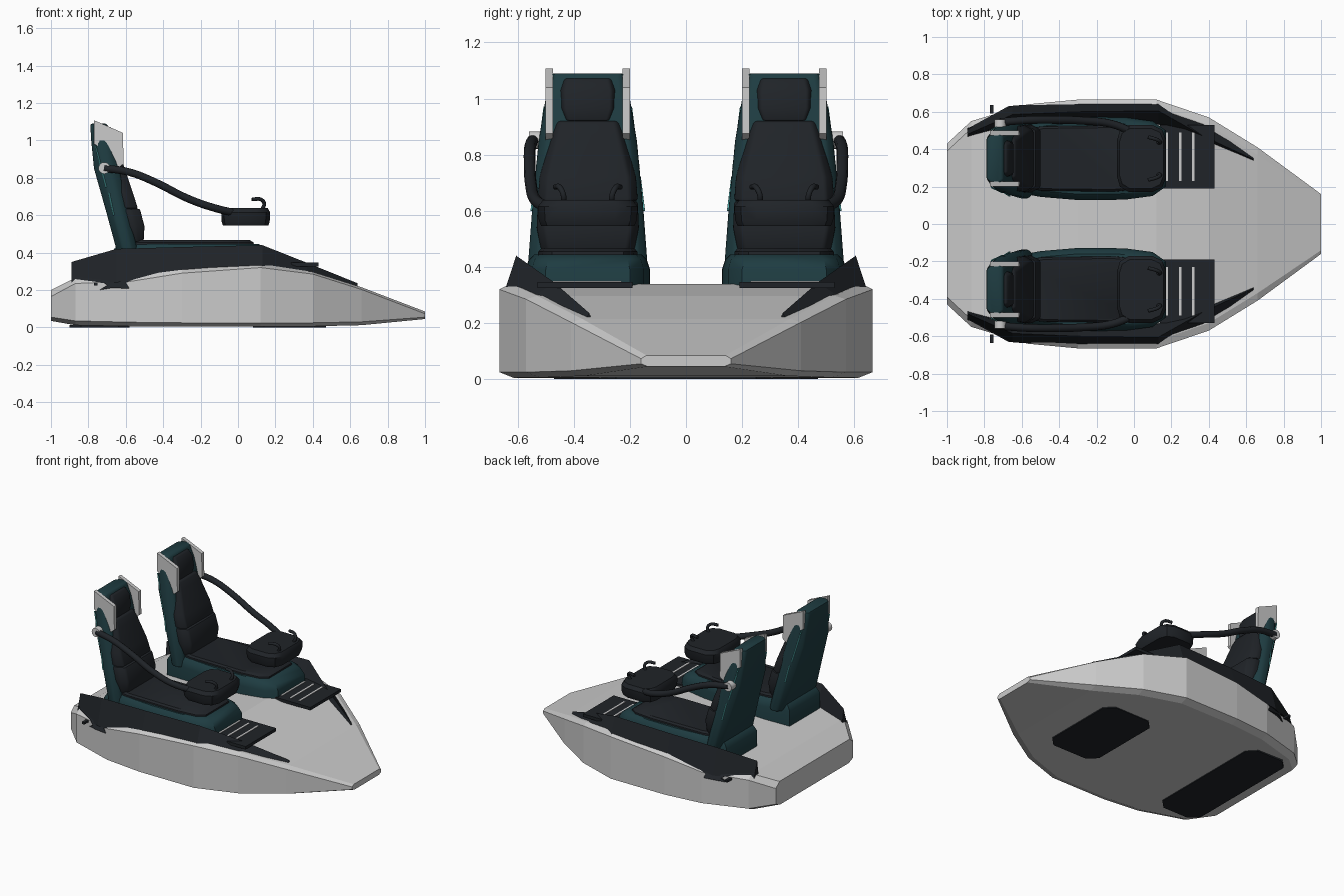
import bpy, bmesh, math
from mathutils import Vector

if "Cube" in bpy.data.objects:
    bpy.data.objects.remove(bpy.data.objects["Cube"])


def material(name, rgb):
    m = bpy.data.materials.new(name)
    m.diffuse_color = (*rgb, 1)
    m.use_nodes = True
    m.node_tree.nodes["Principled BSDF"].inputs["Base Color"].default_value = m.diffuse_color
    return m


DARK = material("dark_trim", (0.014, 0.017, 0.021))
TEAL = material("teal_shell", (0.013, 0.045, 0.053))
CYAN = material("cyan_light", (0.1, 0.5, 0.5))
CY = 0.35  # seat centre line


def finish(name, bm, mat=None, bevel=0.0, segs=2, smooth=False, mirror=True):
    bmesh.ops.recalc_face_normals(bm, faces=bm.faces)
    if bevel:
        edges = [e for e in bm.edges if e.calc_face_angle(0) > math.radians(25)]
        bmesh.ops.bevel(bm, geom=edges, offset=bevel, segments=segs, profile=0.5,
                        affect='EDGES', clamp_overlap=True)
    me = bpy.data.meshes.new(name)
    bm.to_mesh(me)
    bm.free()
    ob = bpy.data.objects.new(name, me)
    bpy.context.collection.objects.link(ob)
    if mat:
        me.materials.append(mat)
    if smooth:
        bpy.ops.object.select_all(action='DESELECT')
        ob.select_set(True)
        bpy.context.view_layer.objects.active = ob
        bpy.ops.object.shade_smooth_by_angle(angle=math.radians(35))
    if mirror:
        md = ob.modifiers.new("mirror", 'MIRROR')
        md.use_axis = (False, True, False)
        md.use_mirror_merge = False
    return ob


def loft(name, rings, mat=None, **kw):
    bm = bmesh.new()
    vs = [[bm.verts.new(p) for p in r] for r in rings]
    n = len(vs[0])
    for a, b in zip(vs, vs[1:]):
        for i in range(n):
            j = (i + 1) % n
            bm.faces.new((a[i], a[j], b[j], b[i]))
    bm.faces.new(vs[0])
    bm.faces.new(vs[-1])
    return finish(name, bm, mat, **kw)


def box(name, x, y, z, mat=None, **kw):
    return loft(name, [[(a, y[0], z[0]), (a, y[1], z[0]), (a, y[1], z[1]), (a, y[0], z[1])]
                       for a in x], mat, **kw)


def plan_prism(name, half, levels, mat, cx=-0.25, **kw):
    """Half outline (x, half width) around the seat centre; levels are (z, scale)."""
    ring = half + [(x, -w) for x, w in reversed(half)]
    return loft(name, [[(cx + (x - cx) * s, CY + w * s, z) for x, w in ring]
                       for z, s in levels], mat, **kw)


def upright(name, stations, mat, **kw):
    """Chamfered sections stacked in z: (z, back x, front x, half width)."""
    rings = []
    for z, xb, xf, h in stations:
        d = (xf - xb) * 0.3
        half = [(xb, h * 0.78), (xb + d, h), (xf - d, h), (xf, h * 0.85)]
        rings.append([(x, CY + w, z) for x, w in half] +
                     [(x, CY - w, z) for x, w in reversed(half)])
    return loft(name, rings, mat, **kw)


def tube(name, pts, r, mat):
    for s, side in ((1, "left"), (-1, "right")):
        cu = bpy.data.curves.new(name, 'CURVE')
        cu.dimensions = '3D'
        cu.bevel_depth = r
        cu.bevel_resolution = 3
        cu.use_fill_caps = True
        cu.resolution_u = 6
        sp = cu.splines.new('BEZIER')
        sp.bezier_points.add(len(pts) - 1)
        for bp, (x, y, z) in zip(sp.bezier_points, pts):
            bp.co = (x, y * s, z)
            bp.handle_left_type = bp.handle_right_type = 'AUTO'
        cu.materials.append(mat)
        ob = bpy.data.objects.new(name + "_" + side, cu)
        bpy.context.collection.objects.link(ob)


# Faceted hull: x, half width, rim z, deck z, chine z, bottom z
hull = [(-1, .43, .165, .20, .055, .035), (-.87, .55, .235, .265, .035, .012),
        (-.57, .64, .247, .295, .028, .006), (-.3, .665, .29, .32, .025, .005),
        (.12, .665, .32, .34, .025, .005), (.4, .57, .285, .297, .025, .006),
        (.66, .41, .203, .215, .03, .012), (1, .16, .073, .085, .055, .045)]
rings = []
for x, w, zr, zd, zc, zb in hull:
    k = min(.05, w * .15)
    half = [(w - k, zb), (w, zc), (w, zr), (w - k * .8, zd)]
    rings.append([(x, y, z) for y, z in half] + [(x, -y, z) for y, z in reversed(half)])
loft("hull", rings, mirror=False)

# Dark pads under the hull
for name, a, b, w in (("front_under_pad", .08, .47, .31), ("rear_under_pad", -.9, -.58, .47)):
    c = .06
    ring = [(a, -w + c), (a + c, -w), (b - c, -w), (b, -w + c),
            (b, w - c), (b - c, w), (a + c, w), (a, w - c)]
    loft(name, [[(x, y, z) for x, y in ring] for z in (0, .012)], DARK, mirror=False)

# Side fenders: x, outer (y, z), crest (y, z), inner (y, z)
fender = [(-.89, (.515, .235), (.48, .35), (.465, .24)),
          (-.65, (.632, .24), (.585, .42), (.53, .27)),
          (-.3, (.645, .295), (.60, .43), (.53, .31)),
          (.13, (.645, .318), (.605, .44), (.52, .32)),
          (.37, (.55, .29), (.47, .345), (.44, .28)),
          (.64, (.352, .22), (.345, .236), (.335, .21))]
loft("side_fender", [[(x, *p) for p in ps] for x, *ps in fender], DARK)
flap = [(-.89, .27), (-.73, .25), (-.7, .225), (-.74, .20), (-.67, .212), (-.58, .207),
        (-.6, .24), (-.55, .26)]
loft("fender_flap", [[(x, .63 + dy + min(0, (x + .66) * .55), z) for x, z in flap]
                     for dy in (-.025, .006)], DARK)
box("fender_peg", (-.77, -.75), (.59, .636), (.225, .24), DARK)

# Foot plate with light slats
box("foot_plate", (.14, .43), (.19, .53), (.325, .346), DARK)
for i in range(3):
    x = .17 + i * .07
    box(f"foot_plate_slat_{i + 1}", (x, x + .013), (.23, .49), (.34, .349))

# Seat pedestal and cushion
pedestal = [(-.68, .17), (-.5, .205), (-.3, .222), (-.05, .22), (.1, .2), (.17, .15)]
plan_prism("seat_base", pedestal, [(.24, 1), (.39, 1), (.425, .95), (.445, .86)], TEAL,
           smooth=True)
cushion = [(-.62, .15), (-.5, .175), (-.1, .18), (.04, .165), (.09, .13)]
plan_prism("seat_cushion", cushion, [(.41, 1), (.455, .98), (.467, .92)], DARK, smooth=True)

# Backrest shell, pads and headrest
upright("seat_back_shell", [(.38, -.64, -.53, .215), (.62, -.705, -.585, .197),
                            (.85, -.77, -.635, .175), (1.0, -.785, -.67, .15),
                            (1.09, -.79, -.70, .135)], TEAL, bevel=.012, smooth=True)
upright("lower_back_pad", [(.455, -.63, -.505, .165), (.54, -.66, -.50, .182),
                           (.635, -.68, -.525, .178)], DARK, bevel=.01, smooth=True)
upright("upper_back_pad", [(.635, -.68, -.535, .178), (.72, -.7, -.562, .172),
                           (.87, -.73, -.612, .13), (.92, -.74, -.635, .115)], DARK,
        bevel=.01, smooth=True)
upright("headrest", [(.92, -.74, -.645, .085), (.965, -.75, -.645, .1),
                     (1.03, -.76, -.655, .1), (1.072, -.765, -.68, .088)], DARK,
        bevel=.008, smooth=True)

# Pale head guards either side of the headrest
guard = [(-.77, 1.108), (-.615, 1.04), (-.612, .875), (-.64, .853), (-.70, .95), (-.77, .98)]
for side, c in (("inner", .213), ("outer", .487)):
    loft("head_guard_" + side, [[(x, c + d, z) for x, z in guard] for d in (-.013, .013)])

# Thin light strips on the shell flanks
for n, (a, b) in enumerate((((-.762, .97), (-.705, .75)), ((-.69, .72), (-.665, .60)))):
    for side, s in (("outer", 1), ("inner", -1)):
        pts = [(x, CY + s * (.135 + (1.09 - z) * .125 + .004), z) for x, z in (a, b)]
        tube(f"light_strip_{n + 1}_{side}", pts, .004, CYAN)

# Swing arm with pivot knob
bm = bmesh.new()
bmesh.ops.create_cone(bm, cap_ends=True, segments=20, radius1=.031, radius2=.031, depth=.07)
for v in bm.verts:
    v.co = Vector((v.co.x - .715, v.co.z + .525, v.co.y + .852))
finish("arm_pivot", bm, smooth=True)
tube("swing_arm", [(-.715, .545, .852), (-.58, .555, .83), (-.44, .557, .775), (-.27, .552, .69),
                   (-.12, .535, .637), (.02, .48, .605)], .021, DARK)

# Control console with two hooked handles
console = [(-.09, .1), (-.075, .15), (-.03, .178), (.1, .178), (.15, .155), (.172, .1)]
plan_prism("control_console", console, [(.545, .93), (.565, .98), (.615, 1), (.638, .9)], DARK,
           cx=.04, smooth=True)
for side, s in (("inner", -1), ("outer", 1)):
    tube("console_handle_" + side,
         [(.125, CY + s * .085, .625), (.14, CY + s * .088, .66),
          (.125, CY + s * .1, .683), (.075, CY + s * .115, .685)], .01, DARK)
